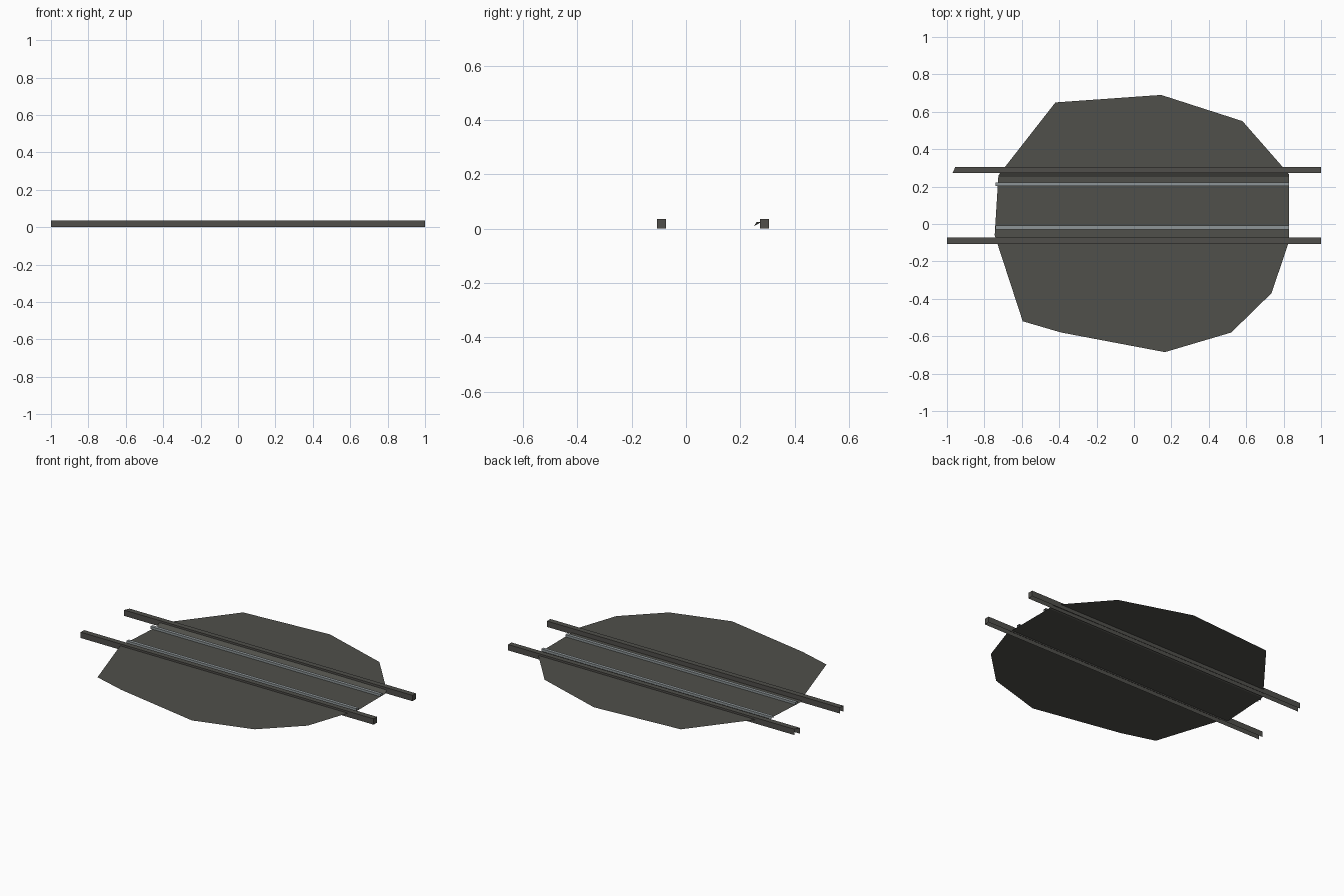
import bpy, bmesh

if "Cube" in bpy.data.objects:
    bpy.data.objects.remove(bpy.data.objects["Cube"])

def material(name, rgb):
    m = bpy.data.materials.new(name)
    m.diffuse_color = (*rgb, 1)
    m.use_nodes = True
    m.node_tree.nodes["Principled BSDF"].inputs["Base Color"].default_value = m.diffuse_color
    return m

EARTH = material("dark gravel", (0.080, 0.080, 0.070))
KERB = material("dark kerb", (0.080, 0.078, 0.070))
STEEL = material("rail steel", (0.27, 0.30, 0.31))

def finish(name, bm, mat):
    me = bpy.data.meshes.new(name)
    bm.to_mesh(me)
    bm.free()
    me.materials.append(mat)
    ob = bpy.data.objects.new(name, me)
    bpy.context.collection.objects.link(ob)
    return ob

def channel(name, y0, y1, z0, z1, left, right, mat, cap):
    """Inverted open channel along x; left gives the x start for each side."""
    bm = bmesh.new()
    prof = [(y0, z0, left[0]), (y0, z1, left[0]), (y1, z1, left[1]), (y1, z0, left[1])]
    a = [bm.verts.new((x, y, z)) for y, z, x in prof]
    b = [bm.verts.new((right, y, z)) for y, z, x in prof]
    for i in range(3):
        bm.faces.new((a[i], b[i], b[i + 1], a[i + 1]))
    if cap:
        bm.faces.new((b[0], b[3], b[2], b[1]))
    return finish(name, bm, mat)

# Ground sheet: irregular outline with a sunken track bed
outline = [(-.42, .65), (-.725, .26), (-.745, -.06), (-.595, -.52), (-.39, -.58),
           (.165, -.685), (.52, -.58), (.735, -.37), (.83, -.09), (.83, .265),
           (.58, .55), (.145, .69)]
HIGH, LOW = 0.024, 0.009
bm = bmesh.new()
bm.faces.new([bm.verts.new((x, y, 0)) for x, y in outline])
for cut in (-.10, -.075, .25, .277):
    bmesh.ops.bisect_plane(bm, geom=bm.verts[:] + bm.edges[:] + bm.faces[:],
                           plane_co=(0, cut, 0), plane_no=(0, 1, 0))
for v in bm.verts:
    v.co.z = LOW if -.076 < v.co.y < .251 else HIGH
finish("ground", bm, EARTH)

# Two rails, open at the ends
for name, y in (("front_rail", -.019), ("back_rail", .213)):
    channel(name, y - .010, y + .010, LOW, .023, (-.74, -.74), .83, STEEL, False)

# Two long edge beams, open below and at the left end
channel("front_beam", -.106, -.073, 0, .036, (-1, -1), 1, KERB, True)
channel("back_beam", .273, .306, 0, .036, (-.97, -.955), 1, KERB, True)
